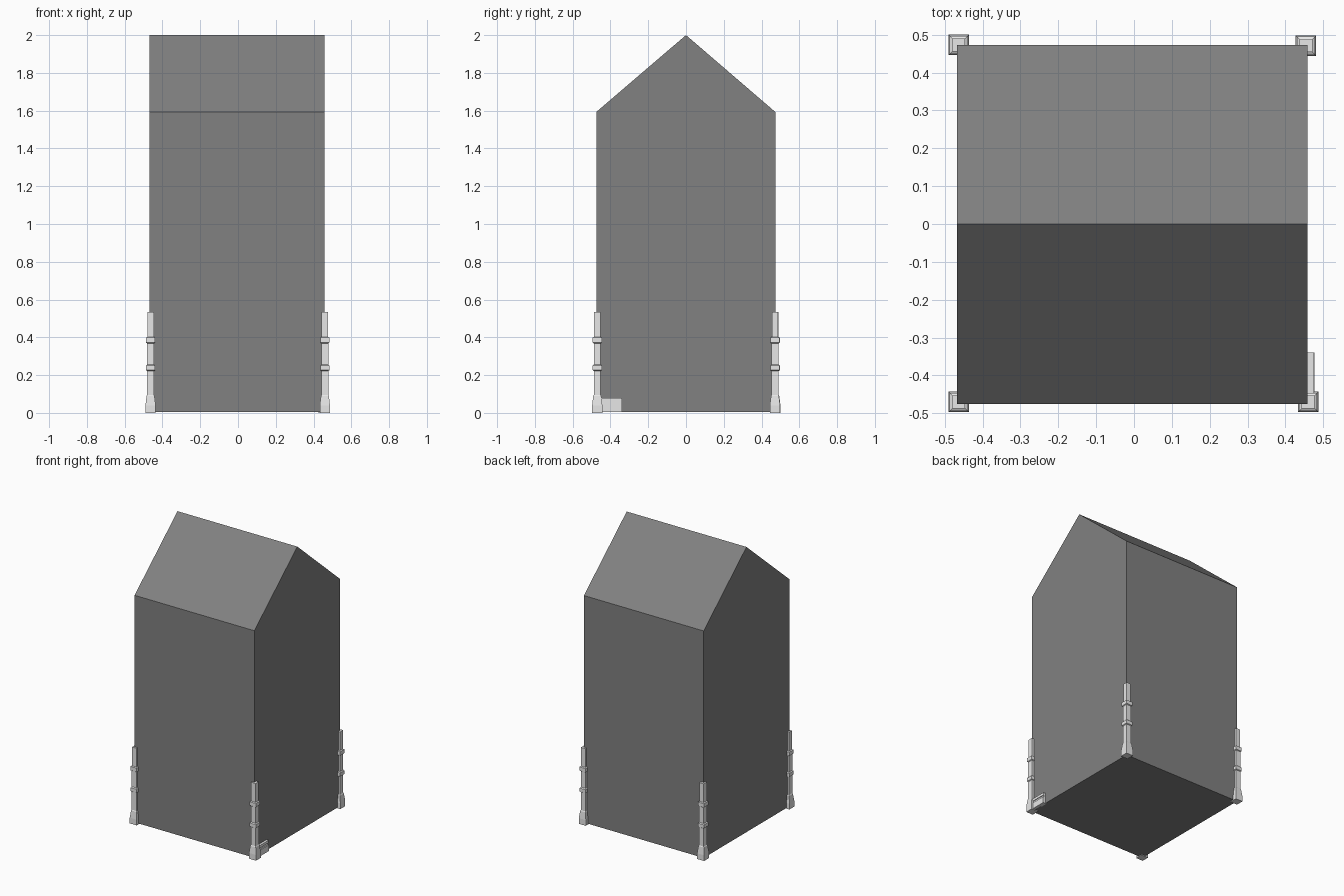
import bpy, bmesh

if "Cube" in bpy.data.objects:
    bpy.data.objects.remove(bpy.data.objects["Cube"])


def material(name, rgb):
    m = bpy.data.materials.new(name)
    m.diffuse_color = (*rgb, 1)
    m.use_nodes = True
    m.node_tree.nodes["Principled BSDF"].inputs["Base Color"].default_value = m.diffuse_color
    return m


wall_grey = material("wall grey", (0.22, 0.22, 0.22))
post_grey = material("pale stone", (0.8, 0.8, 0.8))


def make_object(name, bm, mat):
    bmesh.ops.recalc_face_normals(bm, faces=bm.faces)
    mesh = bpy.data.meshes.new(name)
    bm.to_mesh(mesh)
    bm.free()
    mesh.materials.append(mat)
    obj = bpy.data.objects.new(name, mesh)
    bpy.context.collection.objects.link(obj)
    return obj


def extrude_x(name, profile, x0, x1, mat):
    """Extrude a closed (y, z) profile along x."""
    bm = bmesh.new()
    face = bm.faces.new([bm.verts.new((x0, y, z)) for y, z in profile])
    out = bmesh.ops.extrude_face_region(bm, geom=[face])["geom"]
    verts = [v for v in out if isinstance(v, bmesh.types.BMVert)]
    bmesh.ops.translate(bm, verts=verts, vec=(x1 - x0, 0, 0))
    return make_object(name, bm, mat)


def square_column(name, cx, cy, rings, mat):
    """Stack square rings given as (half width, z)."""
    bm = bmesh.new()
    loops = [[bm.verts.new((cx + sx * r, cy + sy * r, z))
              for sx, sy in ((-1, -1), (1, -1), (1, 1), (-1, 1))]
             for r, z in rings]
    for a, b in zip(loops, loops[1:]):
        for i in range(4):
            j = (i + 1) % 4
            bm.faces.new((a[i], a[j], b[j], b[i]))
    bm.faces.new(loops[0][::-1])
    bm.faces.new(loops[-1])
    return make_object(name, bm, mat)


# Gabled body
extrude_x("house_body", [(-0.475, 0.005), (0.473, 0.005), (0.473, 1.593),
                         (0, 2.0), (-0.475, 1.593)], -0.468, 0.459, wall_grey)

# Corner posts: flared foot, two bands, slim top
post_rings = [(0.027, 0), (0.027, 0.04), (0.021, 0.09), (0.018, 0.095),
              (0.018, 0.222), (0.024, 0.226), (0.024, 0.25), (0.018, 0.256),
              (0.018, 0.368), (0.024, 0.372), (0.024, 0.398), (0.017, 0.402),
              (0.017, 0.533)]
corners = {"front_left": (-0.463, -0.470), "front_right": (0.460, -0.470),
           "back_left": (-0.463, 0.473), "back_right": (0.454, 0.471)}
for label, (cx, cy) in corners.items():
    square_column("post_" + label, cx, cy, post_rings, post_grey)

# Short stepped skirting beside the front right post
for i, (x1, z0, z1) in enumerate([(0.477, 0.005, 0.048), (0.470, 0.048, 0.062),
                                  (0.475, 0.062, 0.08)]):
    extrude_x(f"skirting_step_{i + 1}", [(-0.455, z0), (-0.34, z0),
              (-0.34, z1), (-0.455, z1)], 0.45, x1, post_grey)
